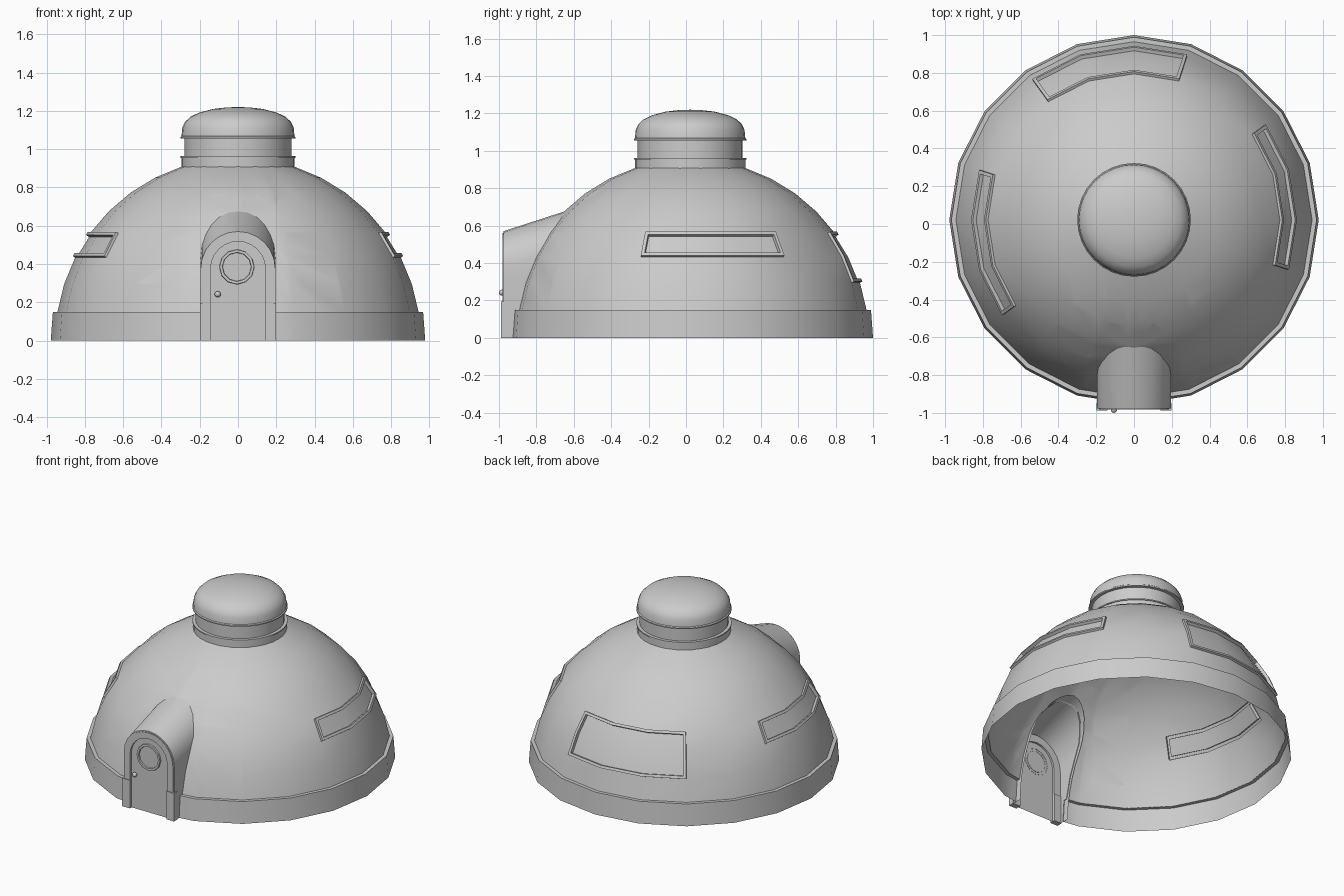
import bpy, bmesh
from math import sin, cos, pi, radians, degrees, atan2, sqrt
from mathutils import Vector

if "Cube" in bpy.data.objects:
    bpy.data.objects.remove(bpy.data.objects["Cube"])

CY = 0.022        # dome centre in y
R = 0.955         # dome radius
FRONT = -0.982    # front of the porch
SLOPE = 0.32      # rise of the porch roof towards the dome
HALF, SPRING = 0.195, 0.375

grey = bpy.data.materials.new("plain grey")
grey.use_nodes = True
grey.diffuse_color = (0.6, 0.6, 0.6, 1)
grey.node_tree.nodes["Principled BSDF"].inputs["Base Color"].default_value = (0.6, 0.6, 0.6, 1)


def finish(bm, name, angle=30):
    mesh = bpy.data.meshes.new(name)
    bm.to_mesh(mesh)
    bm.free()
    mesh.materials.append(grey)
    obj = bpy.data.objects.new(name, mesh)
    bpy.context.collection.objects.link(obj)
    bpy.ops.object.select_all(action='DESELECT')
    obj.select_set(True)
    bpy.context.view_layer.objects.active = obj
    bpy.ops.object.shade_smooth_by_angle(angle=radians(angle))
    return obj


def loft(loops, closed=False):
    """Quads between successive loops of points."""
    bm = bmesh.new()
    rows = [[bm.verts.new(p) for p in loop] for loop in loops]
    n = len(rows[0])
    for a, b in zip(rows, rows[1:]):
        for i in range(n if closed else n - 1):
            j = (i + 1) % n
            bm.faces.new((a[i], a[j], b[j], b[i]))
    return bm


def lathe(profile, sides):
    bm = loft([[(r * cos(2 * pi * i / sides), CY + r * sin(2 * pi * i / sides), z)
                for i in range(sides)] for r, z in profile], closed=True)
    bmesh.ops.remove_doubles(bm, verts=bm.verts, dist=0.0005)
    bm.normal_update()
    return bm


def arch(radius, steps=12):
    """Outline of a round-topped doorway as (x, z), from one foot to the other."""
    wall = [SPRING * i / 6 for i in range(6)]
    arc = [(radius * cos(pi * i / steps), SPRING + radius * sin(pi * i / steps))
           for i in range(steps + 1)]
    return [(radius, z) for z in wall] + arc + [(-radius, z) for z in reversed(wall)]


def cut_doorway(bm):
    """Open the shell where the porch runs into it."""
    outline = arch(HALF - 0.004)
    run = Vector((0, 1, SLOPE))
    planes = []
    for (x0, z0), (x1, z1) in zip(outline[5:-5], outline[6:-5]):
        normal = Vector((x1 - x0, 0, z1 - z0)).cross(run).normalized()
        co = Vector((x0, FRONT, z0))
        if normal.dot(Vector((0, FRONT, 0.2)) - co) > 0:
            normal.negate()
        planes.append((co, normal))

    def near():
        return [f for f in bm.faces
                if f.calc_center_median().y < -0.4 and abs(f.calc_center_median().x) < 0.4]
    for co, normal in planes:
        faces = near()
        geom = faces + list({e for f in faces for e in f.edges}) + list({v for f in faces for v in f.verts})
        bmesh.ops.bisect_plane(bm, geom=geom, plane_co=co, plane_no=normal, dist=0.0001)
    inside = [f for f in near()
              if all((f.calc_center_median() - co).dot(no) < 0 for co, no in planes)]
    bmesh.ops.delete(bm, geom=inside, context='FACES')


# Dome shell with three raised window frames, the rear one taller
dome = lathe([(R * cos(radians(e)), R * sin(radians(e))) for e in range(9, 73, 9)], 20)
for start, low in ((-18, 0.43), (162, 0.43), (72, 0.29)):
    panes = []
    for f in dome.faces:
        c = f.calc_center_median()
        if (degrees(atan2(c.y - CY, c.x)) - start) % 360 < 54 and low < c.z < 0.565:
            panes.append(f)
    for thickness, depth in ((0.001, 0.014), (0.018, 0), (0.001, -0.02)):
        dome.normal_update()
        bmesh.ops.inset_region(dome, faces=panes, thickness=thickness, depth=depth,
                               use_even_offset=True)
cut_doorway(dome)
finish(dome, "dome_shell")

# Base ring
ring = lathe([(0.978, 0), (0.967, 0.15), (0.942, 0.15)], 20)
cut_doorway(ring)
finish(ring, "base_ring")

# Collar and rounded cap on the top
finish(lathe([(0.295, 0.9), (0.295, 0.955), (0.301, 0.955), (0.301, 0.963),
              (0.28, 0.963), (0.28, 1.06)], 32), "top_collar")
finish(lathe([(0.28, 1.055), (0.301, 1.055), (0.301, 1.063), (0.295, 1.068),
              (0.291, 1.112), (0.277, 1.142), (0.25, 1.168), (0.205, 1.19),
              (0.13, 1.21), (0.06, 1.218), (0, 1.22)], 32), "top_cap", 40)


# Porch: arched tunnel running back into the dome
def meet_dome(x, z):
    y = -0.9
    for _ in range(30):
        rise = z + SLOPE * (y - FRONT) * min(1, z / SPRING)
        y = CY - sqrt(max(0.01, 0.925 ** 2 - x * x - rise * rise))
    return (x, y, rise)


outline = arch(HALF)
porch = loft([[(x, FRONT + 0.005, z) for x, z in outline], [meet_dome(x, z) for x, z in outline]])
bmesh.ops.recalc_face_normals(porch, faces=porch.faces)
finish(porch, "porch")


# Door frame, with a thin outer bead
def arch_frame(name, outer, inner, front, back):
    bm = loft([[(x, y, z) for x, z in arch(r)]
               for r, y in ((outer, back), (outer, front), (inner, front), (inner, back), (outer, back))])
    bmesh.ops.remove_doubles(bm, verts=bm.verts, dist=0.0001)
    bmesh.ops.recalc_face_normals(bm, faces=bm.faces)
    finish(bm, name)


arch_frame("door_frame", 0.186, 0.143, FRONT, -0.955)
arch_frame("porch_edge", HALF, 0.184, FRONT + 0.005, -0.955)

# Door panel
door = bmesh.new()
door.faces.new([door.verts.new((x, -0.968, z)) for x, z in reversed(arch(0.19))])
door.normal_update()
if door.faces[:][0].normal.y > 0:
    bmesh.ops.reverse_faces(door, faces=door.faces)
finish(door, "door")

# Frame feet
for side, label in ((1, "left"), (-1, "right")):
    foot = bmesh.new()
    bmesh.ops.create_cube(foot, size=1)
    bmesh.ops.scale(foot, vec=(0.059, 0.04, 0.195), verts=foot.verts)
    bmesh.ops.translate(foot, vec=(side * 0.1695, -0.968, 0.0975), verts=foot.verts)
    finish(foot, "frame_foot_" + label)

# Round door window rim
rim = loft([[(-0.006 + r * cos(2 * pi * i / 12), y, 0.385 + r * sin(2 * pi * i / 12))
             for i in range(12)]
            for r, y in ((0.092, -0.966), (0.09, -0.978), (0.076, -0.978), (0.074, -0.966))], closed=True)
bmesh.ops.recalc_face_normals(rim, faces=rim.faces)
finish(rim, "door_window_rim")

# Door knob
knob = bmesh.new()
bmesh.ops.create_uvsphere(knob, u_segments=12, v_segments=8, radius=0.016)
bmesh.ops.translate(knob, vec=(-0.106, -0.984, 0.242), verts=knob.verts)
finish(knob, "door_knob", 60)
